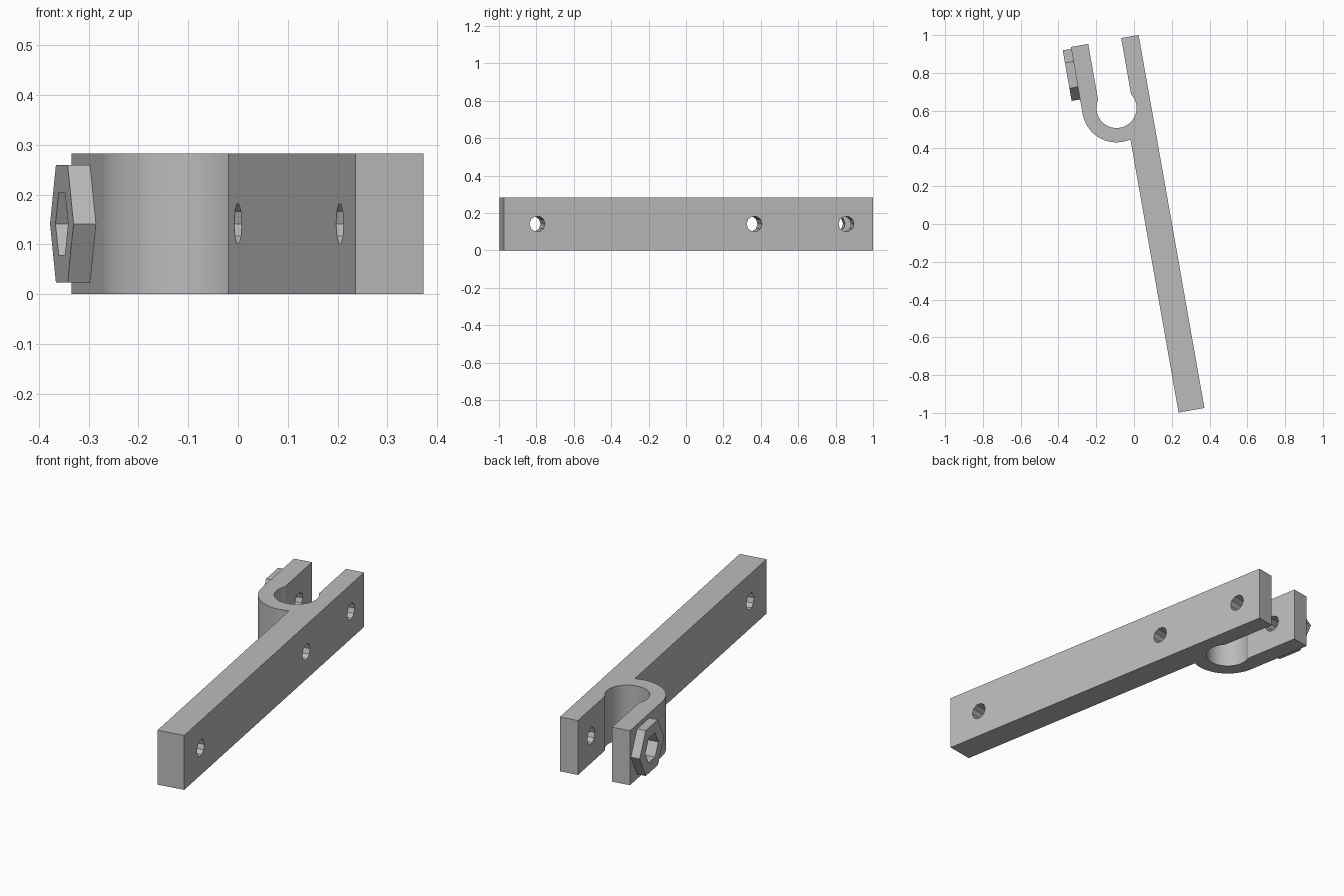
import bpy, bmesh
from math import radians, pi, sin, cos, asin, acos
from mathutils import Matrix

cube = bpy.data.objects.get("Cube")
if cube:
    bpy.data.objects.remove(cube, do_unlink=True)

# Main dimensions, in the bracket's own straight frame
HEIGHT = 0.283
MID = HEIGHT / 2
BAR_R, BAR_L = 0.198, 0.059
BOTTOM, TOP = -1.024, 0.981
CX, CY = 0.0155, 0.621          # clamp bore centre
R_IN, R_OUT, SLOT = 0.106, 0.182, 0.0885
BOLT_Y = 0.835
BOSS_X = -0.212
TURN = Matrix.Rotation(radians(10), 4, 'Z')

grey = bpy.data.materials.new("plain grey")
grey.use_nodes = True
grey.diffuse_color = (0.5, 0.5, 0.5, 1)
grey.node_tree.nodes["Principled BSDF"].inputs["Base Color"].default_value = (0.5, 0.5, 0.5, 1)


def make(name, bm):
    bmesh.ops.recalc_face_normals(bm, faces=bm.faces)
    mesh = bpy.data.meshes.new(name)
    bm.to_mesh(mesh)
    bm.free()
    mesh.materials.append(grey)
    obj = bpy.data.objects.new(name, mesh)
    bpy.context.collection.objects.link(obj)
    return obj


def extrude_profile(name, points, height):
    bm = bmesh.new()
    face = bm.faces.new([bm.verts.new((x, y, 0)) for x, y in points])
    side = bmesh.ops.extrude_face_region(bm, geom=[face])["geom"]
    bmesh.ops.translate(bm, vec=(0, 0, height),
                        verts=[v for v in side if isinstance(v, bmesh.types.BMVert)])
    return make(name, bm)


def prism_x(name, sides, radius, x0, x1, y):
    """Regular prism along x, with a corner pointing along y."""
    bm = bmesh.new()
    ring = [(y + radius * cos(2 * pi * i / sides), MID + radius * sin(2 * pi * i / sides))
            for i in range(sides)]
    a, b = [[bm.verts.new((x, p, q)) for p, q in ring] for x in (x0, x1)]
    bm.faces.new(a)
    bm.faces.new(b)
    for i in range(sides):
        j = (i + 1) % sides
        bm.faces.new((a[i], a[j], b[j], b[i]))
    return make(name, bm)


def arc(radius, start, end, steps):
    return [(CX + radius * cos(start + (end - start) * i / steps),
             CY + radius * sin(start + (end - start) * i / steps)) for i in range(steps + 1)]


def cut(obj, cutter):
    mod = obj.modifiers.new("cut", 'BOOLEAN')
    mod.operation = 'DIFFERENCE'
    mod.solver = 'EXACT'
    mod.object = cutter
    bpy.context.view_layer.objects.active = obj
    bpy.ops.object.modifier_apply(modifier=mod.name)


# Bar with its slotted clamp, as one profile
lip = acos(SLOT / R_IN)
join = asin((BAR_L - CX) / R_OUT)
outline = [(BAR_R, BOTTOM), (BAR_R, TOP), (CX + SLOT, TOP)]
outline += arc(R_IN, lip, -pi - lip, 48)
outline += [(CX - SLOT, TOP), (CX - R_OUT, TOP)]
outline += arc(R_OUT, pi, 1.5 * pi + join, 32)
outline += [(BAR_L, BOTTOM)]
body = extrude_profile("bar_and_clamp", outline, HEIGHT)

# Hexagonal nut holder on the outer face of the clamp arm
boss = prism_x("nut_holder", 6, 0.136, BOSS_X, CX - R_OUT, BOLT_Y)

# Screw holes through the bar, bolt hole through both arms, nut pocket
cutters = [prism_x("hole_cutter", 10, 0.042, x0, 0.3, y)
           for x0, y in ((0, -0.842), (0, 0.336), (-0.3, BOLT_Y))]
cutters.append(prism_x("nut_pocket_cutter", 6, 0.0727, -0.3, -0.14, BOLT_Y))
for c in cutters:
    cut(body, c)
cut(boss, cutters[-1])
for c in cutters:
    bpy.data.objects.remove(c, do_unlink=True)

# Turn into place and smooth the curved walls
for obj in (body, boss):
    obj.data.transform(TURN)
    bpy.ops.object.select_all(action='DESELECT')
    obj.select_set(True)
    bpy.context.view_layer.objects.active = obj
    bpy.ops.object.shade_smooth_by_angle(angle=radians(25))
